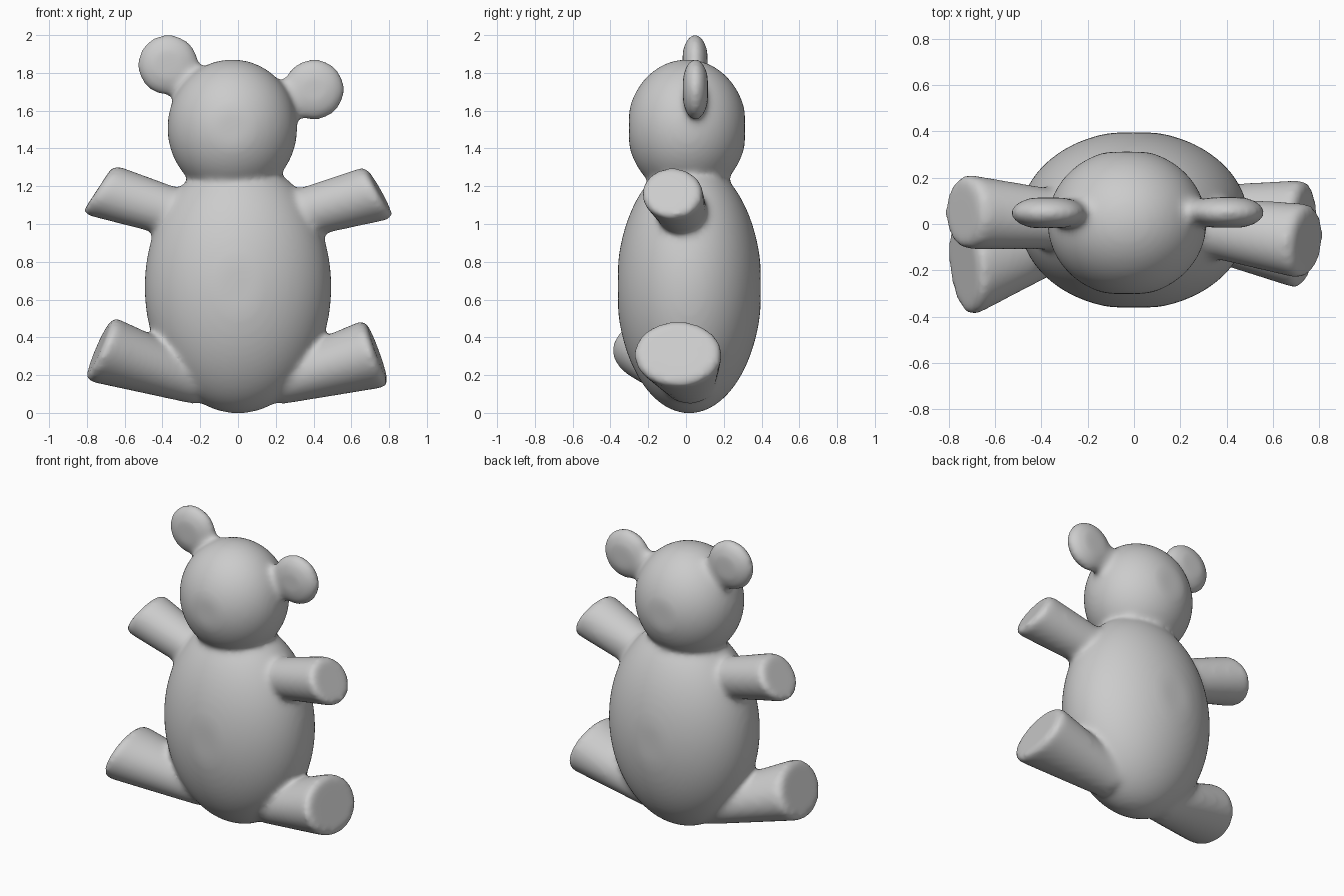
import bpy, bmesh, math
from mathutils import Vector, Matrix

if "Cube" in bpy.data.objects:
    bpy.data.objects.remove(bpy.data.objects["Cube"])

bm = bmesh.new()


def ball(center, radii, flat=(-9, 9)):
    """Ellipsoid, optionally flattened at two y planes."""
    m = Matrix.Translation(center) @ Matrix.Diagonal((*radii, 1))
    made = bmesh.ops.create_uvsphere(bm, u_segments=64, v_segments=40, radius=1, matrix=m)
    for v in made["verts"]:
        v.co.y = min(max(v.co.y, flat[0]), flat[1])


def loft(rings, n=40):
    """Closed tube through elliptical rings given as (centre, half axis, half axis)."""
    loops = []
    for c, u, w in rings:
        c, u, w = Vector(c), Vector(u), Vector(w)
        loops.append([bm.verts.new(c + u * math.cos(2 * math.pi * i / n)
                                   + w * math.sin(2 * math.pi * i / n)) for i in range(n)])
    faces = [bm.faces.new(loops[0]), bm.faces.new(loops[-1])]
    for a, b in zip(loops, loops[1:]):
        for i in range(n):
            j = (i + 1) % n
            faces.append(bm.faces.new((a[i], a[j], b[j], b[i])))
    bmesh.ops.recalc_face_normals(bm, faces=faces)


def limb(base, end):
    """Stub from a base ring to a slanted end ring with a rounded rim."""
    c, u, w = (Vector(v) for v in end)
    d = (c - Vector(base[0])).normalized()
    loft([base, (c - d * 0.012, u, w), (c + d * 0.012, u * 0.87, w * 0.87)])


def ear(center, outward):
    """Flattened round ear with a short stem reaching into the head."""
    d = Vector(outward).normalized()
    side = Vector((d.z, 0, -d.x))
    c = Vector(center)
    ball(c, (0.163, 0.074, 0.163), (c.y - 0.066, c.y + 0.066))
    loft([(c - d * 0.27, side * 0.13, (0, 0.06, 0)),
          (c - d * 0.14, side * 0.115, (0, 0.06, 0)),
          (c, side * 0.14, (0, 0.06, 0))])


# torso and head
ball((0, 0.017, 0.667), (0.495, 0.385, 0.67), (-0.36, 0.395))
ball((-0.03, 0.005, 1.508), (0.344, 0.318, 0.364), (-0.302, 0.312))

# ears
ear((-0.37, 0.048, 1.842), (-0.75, 0, 0.66))
ear((0.402, 0.05, 1.712), (0.92, 0, 0.38))

# arms: round stubs with slanted flat ends
limb(((0.22, 0.0, 1.025), (-0.03, 0, 0.12), (0, 0.12, 0)),
     ((0.742, -0.075, 1.165), (-0.075, 0, 0.137), (0.015, 0.163, 0)))
limb(((-0.22, 0.01, 1.025), (0.03, 0, 0.12), (0, 0.12, 0)),
     ((-0.732, 0.053, 1.181), (0.085, 0, 0.13), (0, 0.163, 0)))

# legs: flared stubs with oval soles
limb(((0.2, 0.02, 0.165), (-0.03, 0, 0.12), (0, 0.14, 0)),
     ((0.728, -0.045, 0.315), (-0.063, 0, 0.176), (0.015, 0.235, 0)))
limb(((-0.2, 0.0, 0.165), (0.03, 0, 0.12), (0, 0.14, 0)),
     ((-0.728, -0.172, 0.338), (0.072, 0, 0.168), (-0.02, 0.228, 0)))

mesh = bpy.data.meshes.new("stuffed_bear")
bm.to_mesh(mesh)
bm.free()
bear = bpy.data.objects.new("stuffed_bear", mesh)
bpy.context.collection.objects.link(bear)

# fuse the parts into one skin with soft joints
fuse = bear.modifiers.new("fuse", "REMESH")
fuse.mode = "VOXEL"
fuse.voxel_size = 0.016
fuse.use_smooth_shade = True
soften = bear.modifiers.new("soften", "SMOOTH")
soften.factor = 0.5
soften.iterations = 20
